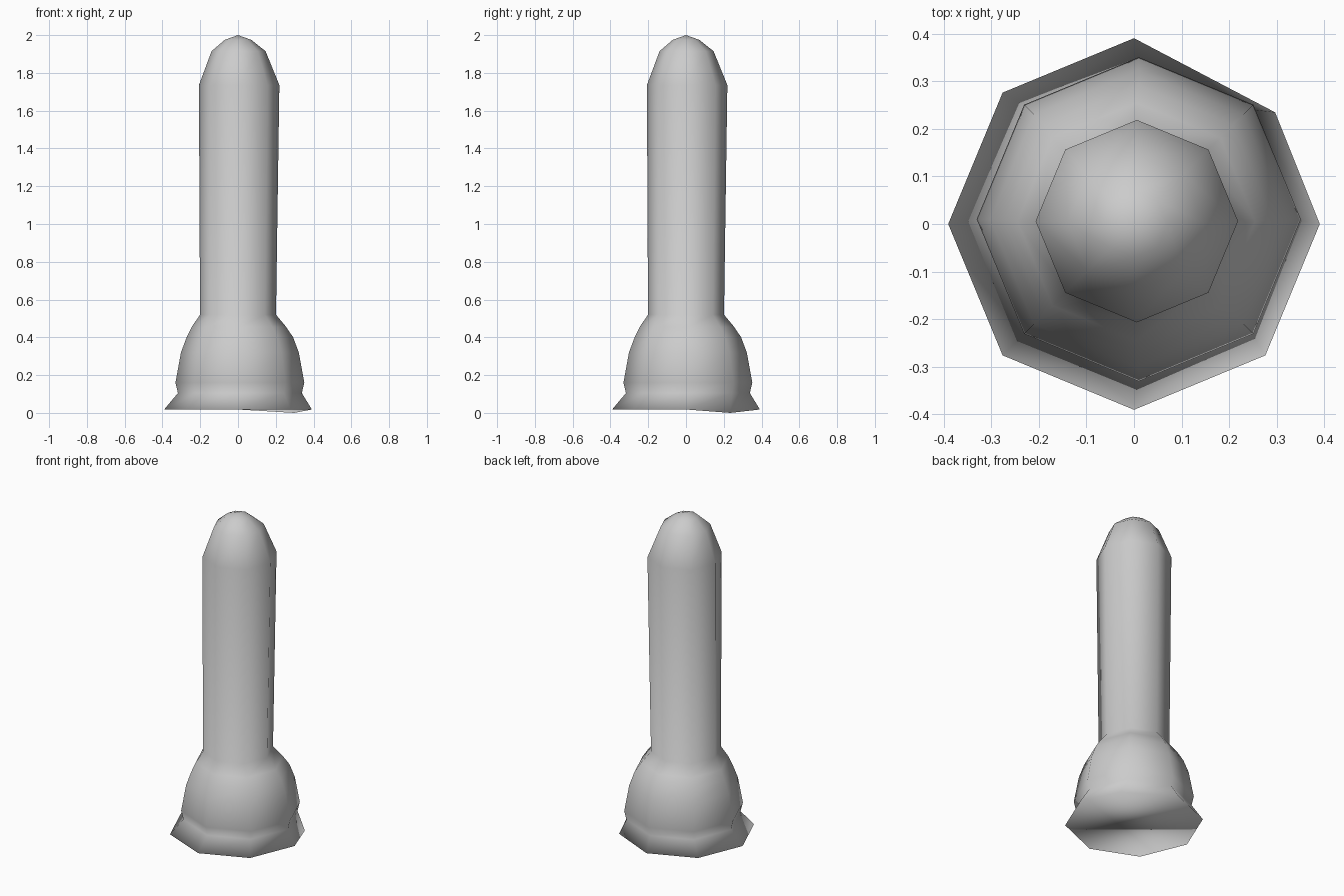
import bpy, bmesh
from math import cos, sin, tau

if "Cube" in bpy.data.objects:
    bpy.data.objects.remove(bpy.data.objects["Cube"])

SIDES = 8
# profile from foot to tip: radius, height, centre offset in x and y
PROFILE = [
    (0.391, 0.018, 0.0, 0.0),      # flared foot
    (0.328, 0.105, 0.01, 0.01),    # neck above the foot
    (0.341, 0.16, 0.01, 0.01),     # swollen base
    (0.312, 0.32, 0.01, 0.01),
    (0.282, 0.40, 0.01, 0.01),
    (0.250, 0.455, 0.005, 0.005),
    (0.201, 0.52, 0.0, 0.0),       # shaft bottom
    (0.213, 1.735, 0.006, 0.006),  # shaft top
    (0.143, 1.915, 0.003, 0.003),  # rounded tip
    (0.070, 1.975, 0.0, 0.0),
]

bm = bmesh.new()


def ring(r, z, ox, oy):
    return [bm.verts.new((ox + r * cos(tau * i / SIDES), oy + r * sin(tau * i / SIDES), z))
            for i in range(SIDES)]


rings = [ring(*p) for p in PROFILE]

# one slightly drooping corner of the foot
rings[0][1].co = (0.297, 0.235, 0.0)

# side walls
for low, high in zip(rings, rings[1:]):
    for i in range(SIDES):
        j = (i + 1) % SIDES
        bm.faces.new((low[i], low[j], high[j], high[i]))

# underside and pointed cap
bm.faces.new(list(reversed(rings[0])))
tip = bm.verts.new((0, 0, 2.0))
for i in range(SIDES):
    bm.faces.new((rings[-1][i], rings[-1][(i + 1) % SIDES], tip))

# smooth everywhere, including the foot's rim
for f in bm.faces:
    f.smooth = True

mesh = bpy.data.meshes.new("post")
bm.to_mesh(mesh)
bm.free()
bpy.context.collection.objects.link(bpy.data.objects.new("post", mesh))
